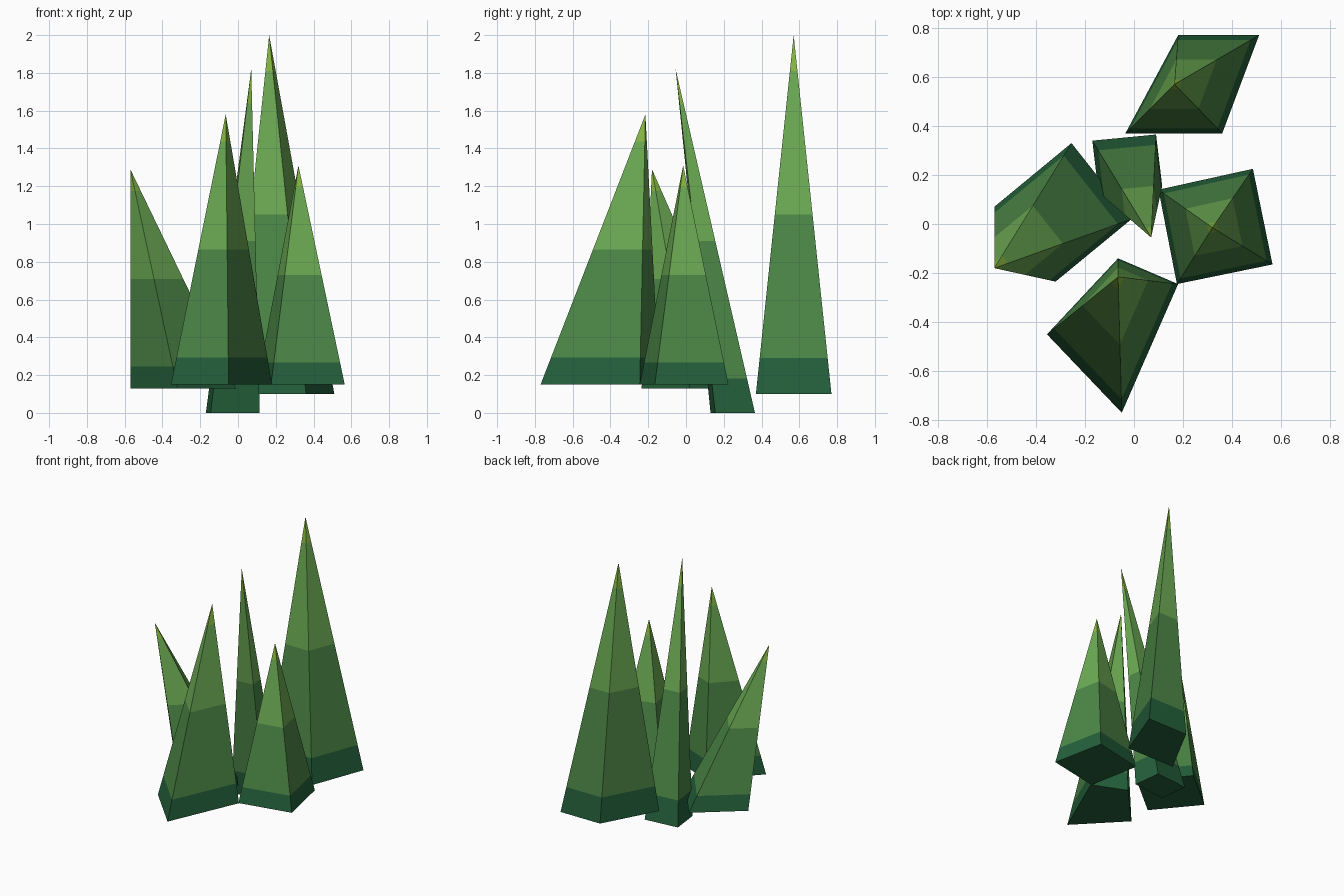
import bpy, bmesh
from mathutils import Vector

if "Cube" in bpy.data.objects:
    bpy.data.objects.remove(bpy.data.objects["Cube"])


def srgb(r, g, b):
    lin = lambda c: c / 12.92 if c <= 0.04045 else ((c + 0.055) / 1.055) ** 2.4
    return (lin(r / 255), lin(g / 255), lin(b / 255), 1)


# One material per colour band, from root to tip
COLOURS = [("root_dark_green", (36, 97, 59)), ("mid_green", (77, 136, 71)),
           ("light_green", (109, 172, 84)), ("tip_yellow_green", (136, 186, 68))]
mats = []
for name, rgb in COLOURS:
    m = bpy.data.materials.new(name)
    m.diffuse_color = srgb(*rgb)
    m.use_nodes = True
    m.node_tree.nodes["Principled BSDF"].inputs["Base Color"].default_value = m.diffuse_color
    mats.append(m)

BANDS = [0.0, 0.1, 0.5, 0.9]  # fraction of height where each band starts


def blade(name, corners, z, apex):
    """Leaning four-sided spike, cut into colour bands by height."""
    bm = bmesh.new()
    tip = Vector(apex)
    rings = [[bm.verts.new(Vector((x, y, z)).lerp(tip, t)) for x, y in corners]
             for t in BANDS]
    top = bm.verts.new(tip)
    bm.faces.new(rings[0])
    n = len(corners)
    for band, ring in enumerate(rings):
        for i in range(n):
            j = (i + 1) % n
            if band + 1 < len(rings):
                up = rings[band + 1]
                f = bm.faces.new((ring[i], ring[j], up[j], up[i]))
            else:
                f = bm.faces.new((ring[i], ring[j], top))
            f.material_index = band
    bmesh.ops.recalc_face_normals(bm, faces=bm.faces)
    me = bpy.data.meshes.new(name)
    bm.to_mesh(me)
    bm.free()
    for m in mats:
        me.materials.append(m)
    bpy.context.collection.objects.link(bpy.data.objects.new(name, me))


# Grass blades: base corners, base height, tip
blade("back_blade", [(-0.035, 0.37), (0.36, 0.37), (0.51, 0.77), (0.18, 0.77)],
      0.10, (0.165, 0.57, 2.0))
blade("middle_blade", [(-0.145, 0.13), (0.115, 0.155), (0.09, 0.365), (-0.17, 0.34)],
      0.0, (0.07, -0.055, 1.82))
blade("left_blade", [(-0.32, -0.235), (-0.01, 0.02), (-0.255, 0.33), (-0.57, 0.07)],
      0.13, (-0.57, -0.18, 1.29))
blade("front_blade", [(-0.05, -0.77), (0.18, -0.245), (-0.065, -0.14), (-0.355, -0.45)],
      0.15, (-0.065, -0.215, 1.58))
blade("right_blade", [(0.175, -0.245), (0.565, -0.165), (0.485, 0.225), (0.10, 0.14)],
      0.15, (0.32, -0.015, 1.31))
